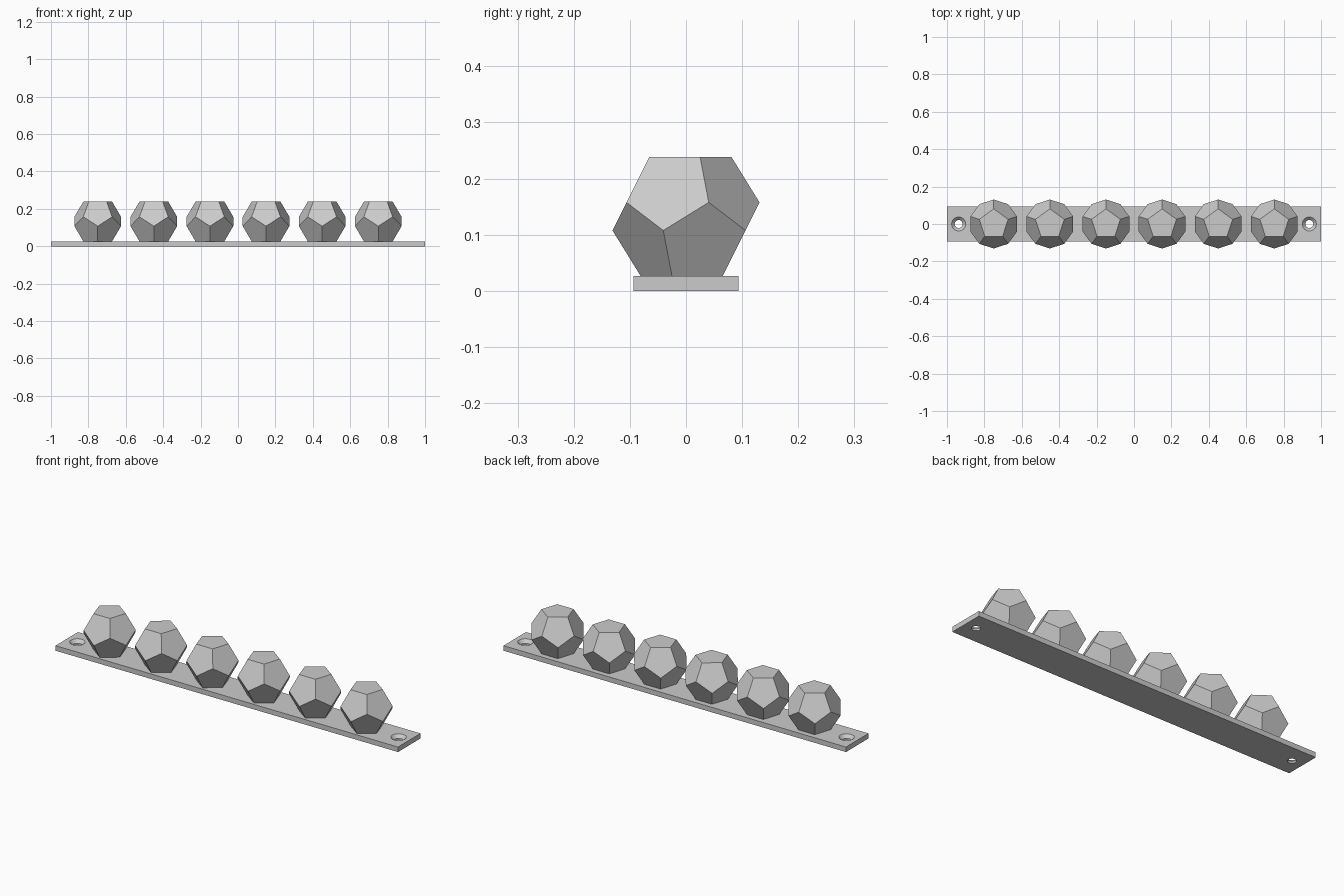
import bpy, bmesh
from math import sin, cos, pi, sqrt

if "Cube" in bpy.data.objects:
    bpy.data.objects.remove(bpy.data.objects["Cube"])

GREY = (0.6, 0.6, 0.6, 1)
grey = bpy.data.materials.new("light_grey")
grey.use_nodes = True
grey.diffuse_color = GREY
grey.node_tree.nodes["Principled BSDF"].inputs["Base Color"].default_value = GREY

PLATE_TOP = 0.0265
PLATE_DEPTH = 0.188
EDGE = 0.0952                       # edge length of each dodecahedron
PHI = (1 + sqrt(5)) / 2


def ring(bm, radius, z, count, start=0.0):
    return [bm.verts.new((radius * cos(start + 2 * pi * i / count),
                          radius * sin(start + 2 * pi * i / count), z))
            for i in range(count)]


def finish(bm, name, location=(0, 0, 0)):
    bmesh.ops.recalc_face_normals(bm, faces=bm.faces)
    mesh = bpy.data.meshes.new(name)
    bm.to_mesh(mesh)
    bm.free()
    mesh.materials.append(grey)
    obj = bpy.data.objects.new(name, mesh)
    obj.location = location
    bpy.context.collection.objects.link(obj)
    return obj


def dodecahedron_bm():
    """Dodecahedron lying on a pentagon, its top corner towards the back."""
    bm = bmesh.new()
    cap = EDGE / (2 * sin(pi / 5))
    high = EDGE * sqrt(10 + 4.4 * sqrt(5)) / 4
    mid = high - EDGE * sqrt(1 - (cap * (PHI - 1) / EDGE) ** 2)
    top = ring(bm, cap, high, 5, pi / 2)
    upper = ring(bm, cap * PHI, mid, 5, pi / 2)
    lower = ring(bm, cap * PHI, -mid, 5, pi / 2 + pi / 5)
    base = ring(bm, cap, -high, 5, pi / 2 + pi / 5)
    bm.faces.new(top)
    bm.faces.new(base)
    for i in range(5):
        j = (i + 1) % 5
        bm.faces.new((top[i], upper[i], lower[i], upper[j], top[j]))
        bm.faces.new((base[i], lower[i], upper[j], lower[j], base[j]))
    return bm, high


def screw_cutter(x):
    """Straight hole with a conical countersink."""
    bm = bmesh.new()
    profile = [(0.021, -0.01), (0.021, 0.01), (0.0375, PLATE_TOP), (0.0375, 0.05)]
    rings = [ring(bm, r, z, 32) for r, z in profile]
    bm.faces.new(rings[0])
    bm.faces.new(rings[-1])
    for a, b in zip(rings, rings[1:]):
        for i in range(32):
            j = (i + 1) % 32
            bm.faces.new((a[i], a[j], b[j], b[i]))
    cutter = finish(bm, "screw_hole_cutter", (x, 0, 0))
    cutter.hide_render = True
    return cutter


# Mounting plate
bm = bmesh.new()
bmesh.ops.create_cube(bm, size=1)
bmesh.ops.scale(bm, vec=(2, PLATE_DEPTH, PLATE_TOP), verts=bm.verts)
bmesh.ops.translate(bm, vec=(0, 0, PLATE_TOP / 2), verts=bm.verts)
plate = finish(bm, "mounting_plate")

# Countersunk screw holes at both ends
bpy.context.view_layer.objects.active = plate
for x in (-0.9375, 0.9375):
    cutter = screw_cutter(x)
    mod = plate.modifiers.new("screw_hole", "BOOLEAN")
    mod.operation = "DIFFERENCE"
    mod.solver = "EXACT"
    mod.object = cutter
    bpy.ops.object.modifier_apply(modifier=mod.name)
    bpy.data.objects.remove(cutter)

# Row of six dodecahedron knobs
for n in range(6):
    bm, half = dodecahedron_bm()
    finish(bm, f"knob_{n + 1}", (-0.75 + 0.3 * n, 0, PLATE_TOP + half))
